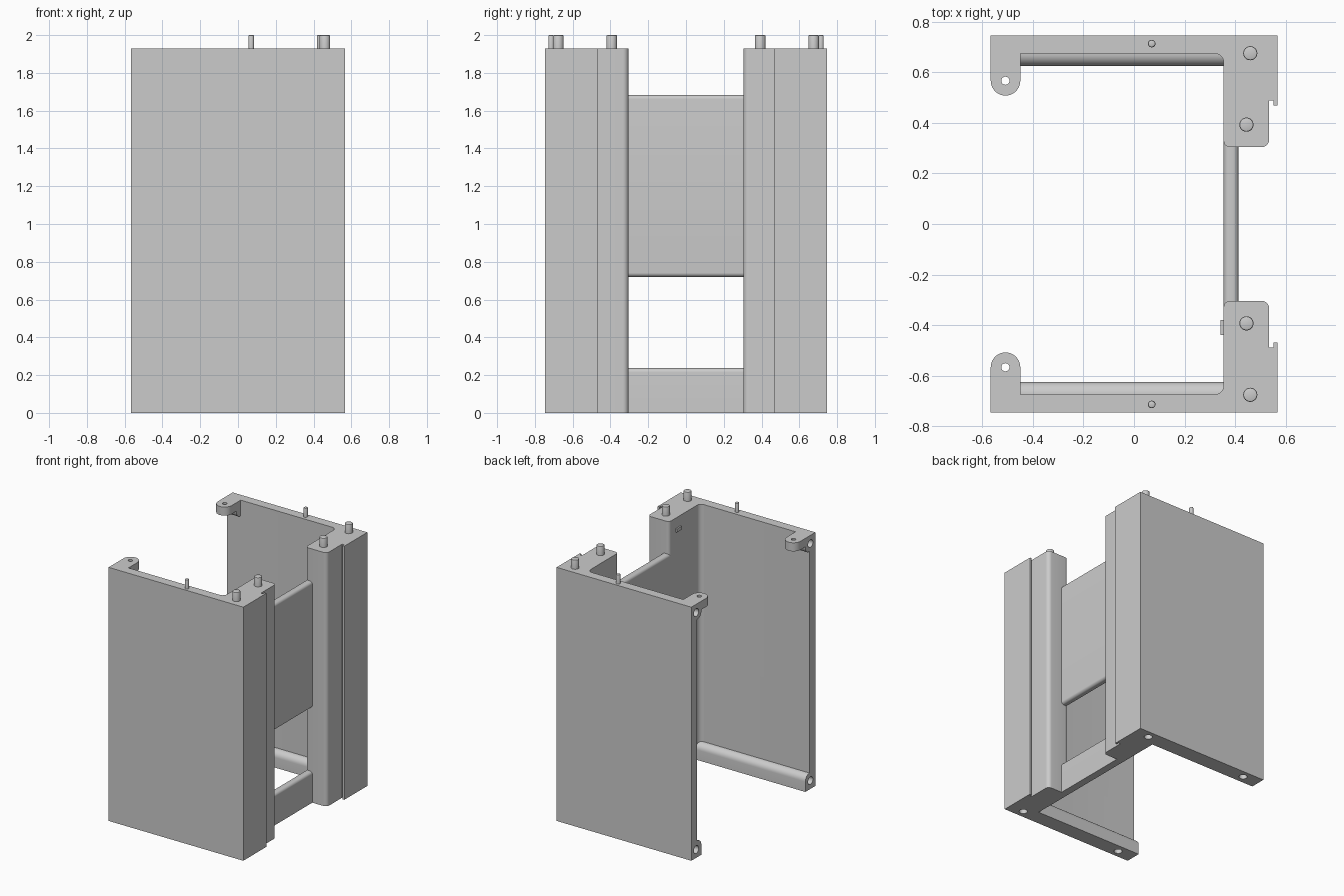
import bpy, bmesh, math
from mathutils import Vector

if "Cube" in bpy.data.objects:
    bpy.data.objects.remove(bpy.data.objects["Cube"])

grey = bpy.data.materials.new("grey")
grey.diffuse_color = (0.6, 0.6, 0.6, 1)
grey.use_nodes = True
grey.node_tree.nodes["Principled BSDF"].inputs["Base Color"].default_value = grey.diffuse_color
H = 1.93      # body height
X = 0.567     # half width
Y = 0.746     # half depth
AXES = {"z": lambda a, b, h: (a, b, h),
        "x": lambda a, b, h: (h, a, b),
        "y": lambda a, b, h: (a, h, b)}


def finish(name, bm):
    bmesh.ops.remove_doubles(bm, verts=bm.verts, dist=1e-5)
    bmesh.ops.recalc_face_normals(bm, faces=bm.faces)
    me = bpy.data.meshes.new(name)
    bm.to_mesh(me)
    bm.free()
    ob = bpy.data.objects.new(name, me)
    bpy.context.collection.objects.link(ob)
    me.materials.append(grey)
    return ob


def rounded(corners, n=8):
    """Outline from (a, b[, radius]) corners, with filleted corners as arcs."""
    out = []
    for i, c in enumerate(corners):
        p = Vector(c[:2])
        if len(c) < 3:
            out.append(p)
            continue
        d1 = (Vector(corners[i - 1][:2]) - p).normalized()
        d2 = (Vector(corners[(i + 1) % len(corners)][:2]) - p).normalized()
        # all corners are square, so the arc is a quarter circle
        mid = p + (d1 + d2) * c[2]
        for k in range(n + 1):
            t = math.pi / 2 * k / n
            out.append(mid - d2 * c[2] * math.cos(t) - d1 * c[2] * math.sin(t))
    return out


def prism(name, corners, axis, lo, hi, s=1):
    """Extrude an outline along an axis; s = -1 mirrors it in y."""
    bm = bmesh.new()
    ends = []
    pts = rounded(corners)
    for h in (lo, hi):
        ring = []
        for p in pts:
            x, y, z = AXES[axis](p.x, p.y, h)
            ring.append(bm.verts.new((x, y * s, z)))
        ends.append(ring)
        bm.faces.new(ring)
    for i in range(len(pts)):
        j = (i + 1) % len(pts)
        bm.faces.new((ends[0][i], ends[0][j], ends[1][j], ends[1][i]))
    return finish(name, bm)


def rod(name, a, b, r, lo, hi, axis="z", chamfer=0):
    """Round rod along an axis; for axis x the centre is given as (y, z)."""
    bm = bmesh.new()
    bmesh.ops.create_cone(bm, cap_ends=True, segments=32, radius1=r, radius2=r, depth=hi - lo)
    if chamfer:
        top = [e for e in bm.edges if all(v.co.z > 0 for v in e.verts)]
        bmesh.ops.bevel(bm, geom=top, offset=chamfer, segments=2, affect="EDGES", profile=0.5)
    m = (lo + hi) / 2
    for v in bm.verts:
        c = v.co.copy()
        v.co = AXES[axis](a + c.x, b + c.y, m + c.z)
    return finish(name, bm)


def drill(parts, holes):
    for hole in holes:
        hole.hide_render = True
        for ob in parts:
            mod = ob.modifiers.new("hole", "BOOLEAN")
            mod.operation, mod.solver, mod.object = "DIFFERENCE", "EXACT", hole
            bpy.context.view_layer.objects.active = ob
            bpy.ops.object.modifier_apply(modifier=mod.name)
        bpy.data.objects.remove(hole)


for side, s in (("front", -1), ("back", 1)):
    # side wall and corner column in one outline, with the lipped groove
    frame = prism(side + "_wall_and_column", [
        (-X, Y), (X, Y), (X, 0.468), (0.552, 0.468), (0.552, 0.488), (0.535, 0.488),
        (0.535, 0.304, 0.03), (0.355, 0.304, 0.025), (0.355, 0.675, 0.037), (-X, 0.675)],
        "z", 0, H, s)
    # rounded rail along the wall foot
    rail = prism(side + "_bottom_rail", [
        (0.675, 0), (0.675, 0.125), (0.625, 0.125, 0.049), (0.625, 0)], "x", -X, 0.37, s)
    # ear at the top of the open end, with a boss below it
    ear = prism(side + "_top_ear", [
        (-X, 0.675), (-X, 0.508, 0.0584), (-0.45, 0.508, 0.0584), (-0.45, 0.675)],
        "z", 1.865, H, s)
    boss = prism(side + "_ear_boss", [
        (0.675, 1.865), (0.675, 1.81), (0.625, 1.81, 0.045), (0.625, 1.865)],
        "x", -X, -0.45, s)

    # screw holes
    yh = 0.687 * s
    drill([frame], [rod("hole", 0.445, yh, 0.029, -0.05, 0.1)])
    drill([frame, rail], [rod("hole", -0.43, yh, 0.029, -0.05, 0.1),
                          rod("hole", yh, 0.063, 0.029, -X - 0.05, -X + 0.1, "x")])
    drill([frame, ear, boss], [rod("hole", yh, H - 0.063, 0.029, -X - 0.05, -X + 0.1, "x")])
    drill([ear], [rod("hole", -0.509, 0.567 * s, 0.016, 1.8, 2)])

    # locating pins
    for name, x, y, r in (("corner_pin", 0.46, 0.676, 0.028), ("column_pin", 0.445, 0.393, 0.028),
                          ("wall_pin", 0.07, 0.714, 0.015)):
        rod(side + "_" + name, x, y * s, r, H - 0.01, 2.0, chamfer=0.006)

# cross panels between the columns
prism("upper_panel", [(0.355, 0.72, 0.022), (0.413, 0.72, 0.022),
                      (0.413, 1.683, 0.022), (0.355, 1.683, 0.022)], "y", -0.34, 0.34)
prism("lower_panel", [(0.355, 0), (0.413, 0), (0.413, 0.237, 0.022), (0.355, 0.237, 0.022)],
      "y", -0.34, 0.34)

# small catch on the inside of the front column
prism("inner_catch", [(0.343, -0.44), (0.36, -0.44), (0.36, -0.38), (0.343, -0.38)],
      "z", 1.825, 1.85)

bpy.ops.object.select_all(action="SELECT")
bpy.context.view_layer.objects.active = bpy.data.objects["upper_panel"]
bpy.ops.object.shade_smooth_by_angle(angle=math.radians(35))
